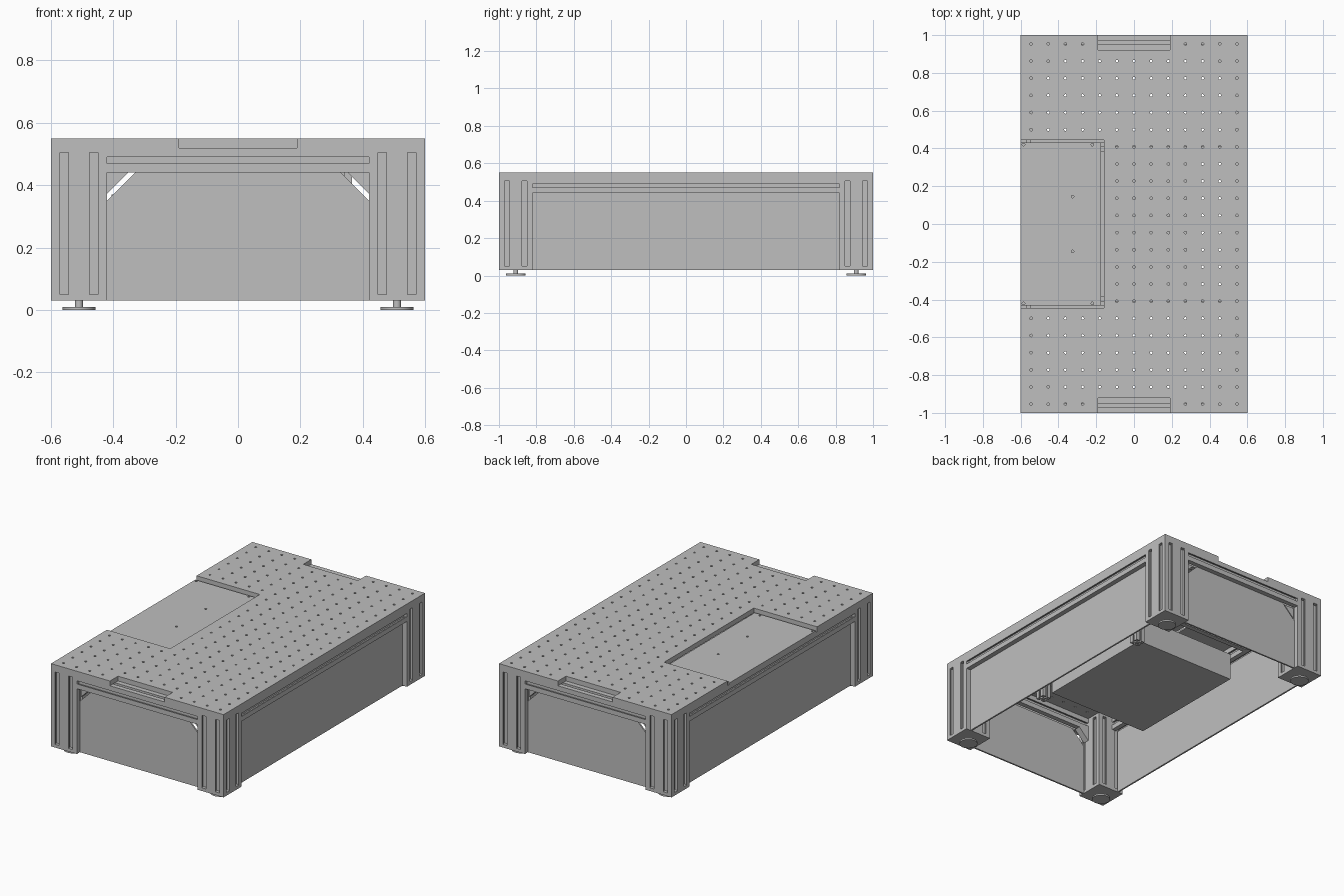
import bpy, bmesh, math
from mathutils import Matrix, Vector

if "Cube" in bpy.data.objects:
    bpy.data.objects.remove(bpy.data.objects["Cube"])

grey = bpy.data.materials.new("plain grey")
grey.use_nodes = True
grey.diffuse_color = (0.52, 0.52, 0.52, 1)
grey.node_tree.nodes["Principled BSDF"].inputs["Base Color"].default_value = (0.52, 0.52, 0.52, 1)


def finish(name, bm):
    bmesh.ops.recalc_face_normals(bm, faces=bm.faces[:])
    mesh = bpy.data.meshes.new(name)
    bm.to_mesh(mesh)
    bm.free()
    mesh.materials.append(grey)
    ob = bpy.data.objects.new(name, mesh)
    bpy.context.collection.objects.link(ob)
    return ob


def prism(name, outline, start, length, axis="z"):
    """Extrude a 2D outline from start along the given axis."""
    frames = {"x": ((0, 1, 0), (0, 0, 1), (1, 0, 0)),
              "y": ((1, 0, 0), (0, 0, 1), (0, 1, 0)),
              "z": ((1, 0, 0), (0, 1, 0), (0, 0, 1))}
    u, v, w = (Vector(a) for a in frames[axis])
    bm = bmesh.new()
    face = bm.faces.new([bm.verts.new(Vector(start) + u * a + v * b) for a, b in outline])
    new = bmesh.ops.extrude_face_region(bm, geom=[face])["geom"]
    bmesh.ops.translate(bm, vec=w * length, verts=[g for g in new if isinstance(g, bmesh.types.BMVert)])
    return finish(name, bm)


def box(name, x0, x1, y0, y1, z0, z1):
    return prism(name, [(x0, y0), (x1, y0), (x1, y1), (x0, y1)], (0, 0, z0), z1 - z0)


def slotted(half, offsets, lip):
    """Square section with T slots on all four sides."""
    side = [(-half, -half)]
    for c in offsets:
        cavity, mouth, floor = lip + 0.006, half - 0.007, half - 0.02
        side += [(c - lip, -half), (c - lip, -mouth), (c - cavity, -mouth), (c - cavity, -floor),
                 (c + cavity, -floor), (c + cavity, -mouth), (c + lip, -mouth), (c + lip, -half)]
    points = []
    for k in range(4):
        turn = Matrix.Rotation(k * math.pi / 2, 2)
        points += [tuple(turn @ Vector(p)) for p in side]
    return points


def cylinder(bm, x, y, z0, z1, r, sides):
    bmesh.ops.create_cone(bm, cap_ends=True, segments=sides, radius1=r, radius2=r, depth=z1 - z0,
                          matrix=Matrix.Translation((x, y, (z0 + z1) / 2)))


def drill(ob, places, r):
    """Cut round holes through a plate."""
    bm = bmesh.new()
    for x, y in places:
        cylinder(bm, x, y, 0.5, 0.57, r, 10)
    cutter = finish(ob.name + "_hole_cutter", bm)
    cutter.hide_render = True
    cutter.hide_viewport = True
    mod = ob.modifiers.new("holes", "BOOLEAN")
    mod.operation = "DIFFERENCE"
    mod.solver = "EXACT"
    mod.object = cutter
    bpy.context.view_layer.update()
    cut = bpy.data.meshes.new_from_object(ob.evaluated_get(bpy.context.evaluated_depsgraph_get()))
    ob.modifiers.clear()
    ob.data = cut
    bpy.data.objects.remove(cutter)


# Perforated top with end notches and a side pocket
half_w, half_l, top, under = 0.6, 1.0, 0.55, 0.52
notch, notch_in, pocket_x, pocket_y = 0.19, 0.92, -0.16, 0.445
outline = [(-half_w, -half_l), (-notch, -half_l), (-notch, -notch_in), (notch, -notch_in),
           (notch, -half_l), (half_w, -half_l), (half_w, half_l), (notch, half_l),
           (notch, notch_in), (-notch, notch_in), (-notch, half_l), (-half_w, half_l),
           (-half_w, pocket_y), (pocket_x, pocket_y), (pocket_x, -pocket_y), (-half_w, -pocket_y)]
table_top = prism("table_top", outline, (0, 0, under), top - under)
pitch = 0.0908
places = []
for i in range(13):
    for j in range(22):
        x, y = (i - 6) * pitch, (j - 10.5) * pitch
        in_pocket = x < pocket_x and abs(y) < pocket_y
        in_notch = abs(x) < notch and abs(y) > notch_in
        if not (in_pocket or in_notch):
            places.append((x, y))
drill(table_top, places, 0.007)

# Lowered cover plate in the pocket
cover = box("cover_plate", -half_w, -0.175, -0.432, 0.432, under, 0.53)
drill(cover, [(x, s * y) for x, y in ((-0.585, 0.42), (-0.22, 0.42), (-0.325, 0.145)) for s in (-1, 1)], 0.007)

# Corner legs with end plates and levelling feet
leg_section = slotted(0.09, (-0.047, 0.047), 0.0135)
for sx, side in ((-1, "right"), (1, "left")):
    for sy, end in ((-1, "front"), (1, "back")):
        tag = f"{end}_{side}"
        x, y = sx * 0.51, sy * 0.91
        prism(f"leg_{tag}", leg_section, (x, y, 0.05), 0.455)
        for part, z0, z1 in (("base_plate", 0.03, 0.05), ("cap_plate", 0.505, under)):
            box(f"{part}_{tag}", x - 0.09, x + 0.09, y - 0.09, y + 0.09, z0, z1)
        bm = bmesh.new()
        cylinder(bm, x, y, 0, 0.01, 0.053, 32)
        cylinder(bm, x, y, 0.01, 0.03, 0.013, 20)
        foot = finish(f"foot_{tag}", bm)
        for p in foot.data.polygons:
            p.use_smooth = abs(p.normal.z) < 0.5
        foot.data.set_sharp_from_angle(angle=math.radians(40))

        # Corner gusset under the end rail
        prism(f"gusset_{tag}", [(sx * 0.42, 0.44), (sx * 0.42, 0.372), (sx * 0.352, 0.44)],
              (0, y - 0.02 + sy * 0.03, 0), 0.04, "y")

# Slotted rails around the frame and across the middle
rail_section = slotted(0.04, (0,), 0.01)
for s, end, side in ((-1, "front", "right"), (1, "back", "left")):
    prism(f"{end}_rail", rail_section, (-0.42, s * 0.96, 0.48), 0.84, "x")
    prism(f"{side}_rail", rail_section, (s * 0.56, -0.82, 0.48), 1.64, "y")
    prism(f"{end}_cross_rail", rail_section, (-0.52, s * 0.42, 0.48), 1.04, "x")
    prism(f"{end}_tray_post", slotted(0.03, (0,), 0.006), (0.335, s * 0.43, 0.16), 0.28)

    # Recessed skirt panels, the end ones with clipped top corners
    clipped = [(-0.42, 0.03), (0.42, 0.03), (0.42, 0.35), (0.33, 0.44), (-0.33, 0.44), (-0.42, 0.35)]
    prism(f"{end}_panel", clipped, (0, s * 0.965 - 0.005, 0), 0.01, "y")
    box(f"{side}_panel", s * 0.565 - 0.005, s * 0.565 + 0.005, -0.82, 0.82, 0.03, 0.44)

# Equipment box hung under the top
box("equipment_box", -0.405, 0.295, -0.4, 0.4, 0.2, 0.37)
